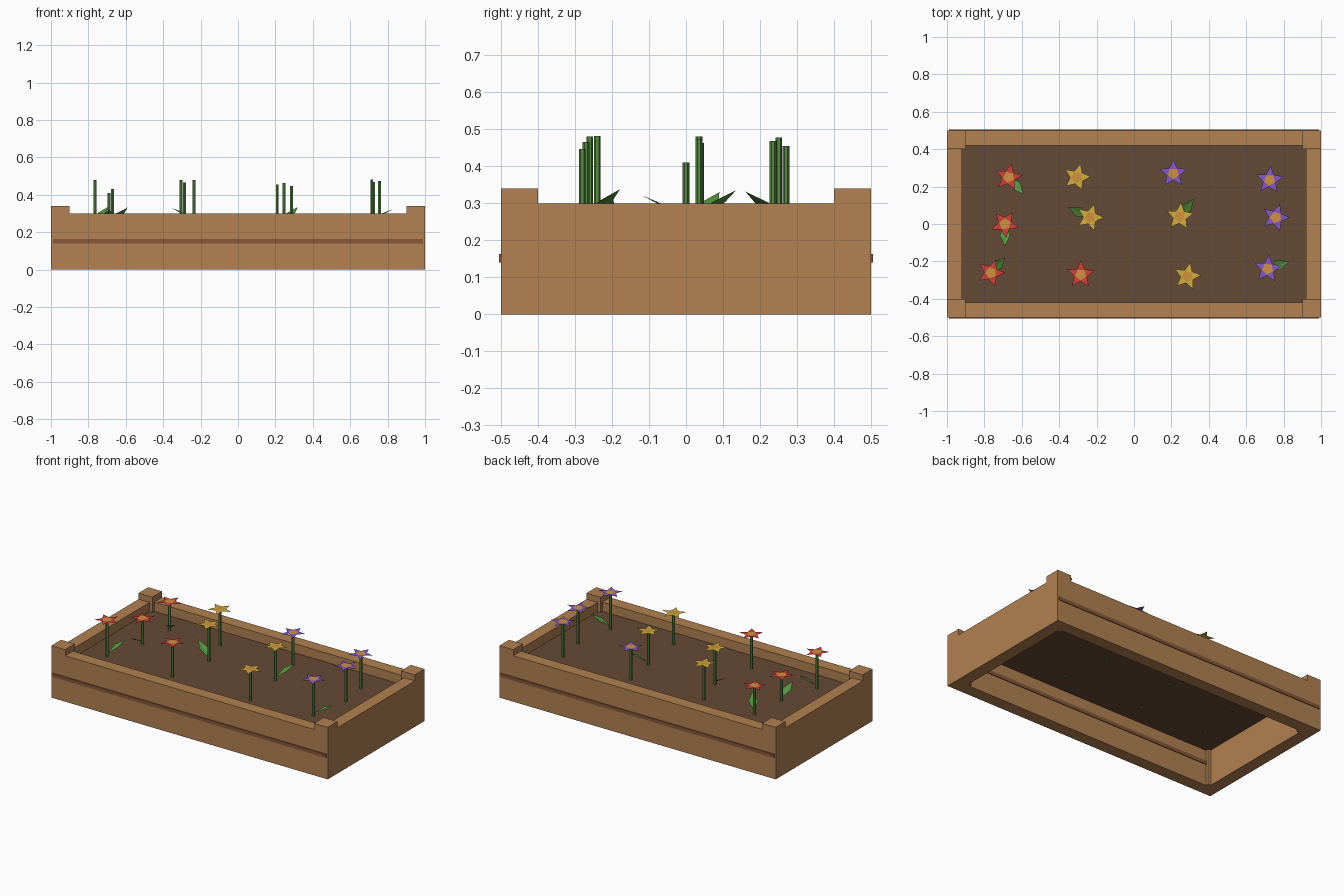
import bpy, math
from mathutils import Vector

if "Cube" in bpy.data.objects:
    bpy.data.objects.remove(bpy.data.objects["Cube"])


def material(name, rgb):
    m = bpy.data.materials.new(name)
    lin = [((c / 255 + 0.055) / 1.055) ** 2.4 for c in rgb]
    m.diffuse_color = (*lin, 1)
    m.use_nodes = True
    m.node_tree.nodes["Principled BSDF"].inputs["Base Color"].default_value = m.diffuse_color
    return m


WOOD = material("wood", (178, 129, 81))
TRIM = material("dark_wood", (135, 88, 58))
SOIL = material("soil", (101, 74, 53))
STEM = material("stem_green", (86, 140, 66))
LEAF = material("leaf_green", (84, 150, 64))
CENTRE = material("flower_centre", (208, 146, 60))
PETALS = {
    "red": material("petal_red", (210, 64, 58)),
    "yellow": material("petal_yellow", (212, 176, 62)),
    "purple": material("petal_purple", (134, 88, 204)),
}


def mesh_object(name, verts, faces, mat):
    me = bpy.data.meshes.new(name)
    me.from_pydata(verts, [], faces)
    me.materials.append(mat)
    ob = bpy.data.objects.new(name, me)
    bpy.context.collection.objects.link(ob)
    return ob


def box(name, lo, hi, mat):
    lo, hi = Vector(lo), Vector(hi)
    bpy.ops.mesh.primitive_cube_add(size=1, location=(lo + hi) / 2)
    ob = bpy.context.object
    ob.name = name
    for v in ob.data.vertices:
        v.co = Vector(a * b for a, b in zip(v.co, hi - lo))
    ob.data.materials.append(mat)


def ring(x, y, z, n, radii, angle):
    """Flat star or polygon; radii alternate around the ring."""
    return [(x + radii[i % len(radii)] * math.cos(angle + 2 * math.pi * i / n),
             y + radii[i % len(radii)] * math.sin(angle + 2 * math.pi * i / n), z)
            for i in range(n)]


# Planter frame: boards, trim strips and corner posts
for side, s in (("front", -1), ("back", 1)):
    y = 0.46 * s
    box(side + "_board", (-0.9, y - 0.04, 0), (0.9, y + 0.04, 0.3), WOOD)
    box(side + "_trim", (-0.99, y - 0.045, 0.14), (0.99, y + 0.045, 0.163), TRIM)
for side, s in (("left", -1), ("right", 1)):
    x = 0.96 * s
    box(side + "_board", (x - 0.04, -0.4, 0), (x + 0.04, 0.4, 0.3), WOOD)
    for end, t in (("front", -1), ("back", 1)):
        px, py = 0.95 * s, 0.45 * t
        box(f"{end}_{side}_post", (px - 0.05, py - 0.05, 0), (px + 0.05, py + 0.05, 0.34), WOOD)

# Soil bed
box("soil", (-0.92, -0.42, 0.236), (0.92, 0.42, 0.24), SOIL)


def leaf(name, x, y, tip_x, tip_y, tip_z):
    base = Vector((x, y, 0.258))
    tip = Vector((tip_x, tip_y, tip_z))
    mid = base.lerp(tip, 0.5) + Vector((0, 0, 0.006))
    d = tip - base
    side = Vector((-d.y, d.x, 0)).normalized() * 0.028
    mesh_object(name, [base, mid + side, tip, mid - side], [(0, 3, 2), (0, 2, 1)], LEAF)


def flower(i, colour, x, y, top, turn, tip):
    name = f"{colour}_flower_{i}"
    # Stem
    bpy.ops.mesh.primitive_cylinder_add(vertices=6, radius=0.009, depth=top - 0.233,
                                        location=(x, y, (top + 0.233) / 2))
    stem = bpy.context.object
    stem.name = name + "_stem"
    stem.data.materials.append(STEM)
    # Flat star head with a pentagon centre
    a = math.radians(turn)
    mesh_object(name + "_petals", ring(x, y, top + 0.001, 10, (0.076, 0.036), a),
                [tuple(range(10))], PETALS[colour])
    mesh_object(name + "_centre", ring(x, y, top + 0.003, 5, (0.031,), a + math.pi / 5),
                [tuple(range(5))], CENTRE)
    if tip:
        leaf(name + "_leaf", x, y, *tip)


# Flowers: colour, x, y, head height, turn, leaf tip
FLOWERS = [
    ("red", -0.67, 0.25, 0.43, 80, (-0.59, 0.16, 0.332)),
    ("red", -0.69, 0.0, 0.41, -86, (-0.69, -0.12, 0.322)),
    ("red", -0.765, -0.26, 0.48, 70, (-0.69, -0.178, 0.338)),
    ("red", -0.285, -0.27, 0.465, 88, None),
    ("yellow", -0.305, 0.25, 0.478, 75, None),
    ("yellow", -0.235, 0.035, 0.48, 72, (-0.352, 0.09, 0.33)),
    ("yellow", 0.245, 0.04, 0.463, 85, (0.32, 0.135, 0.335)),
    ("yellow", 0.285, -0.28, 0.447, 78, None),
    ("purple", 0.21, 0.27, 0.455, 90, None),
    ("purple", 0.725, 0.235, 0.468, 86, None),
    ("purple", 0.757, 0.035, 0.474, 72, None),
    ("purple", 0.715, -0.24, 0.481, 84, (0.83, -0.2, 0.325)),
]
for i, f in enumerate(FLOWERS, 1):
    flower(i, *f)
